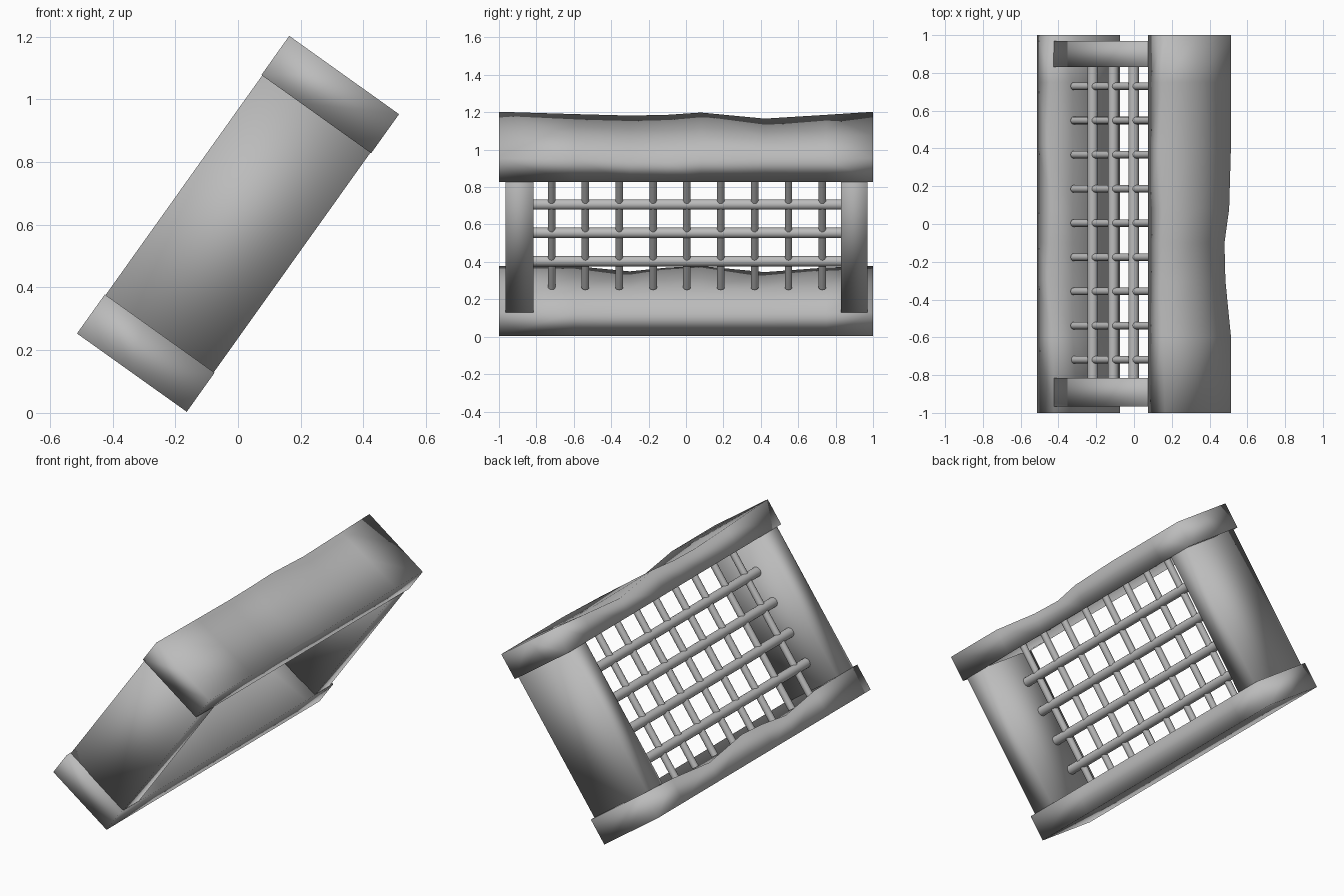
import bpy, bmesh, math
from mathutils import Matrix

cube = bpy.data.objects.get("Cube")
if cube:
    bpy.data.objects.remove(cube, do_unlink=True)

TILT = math.radians(35.5)
FRAME = Matrix.Translation((0, 0, 0.603)) @ Matrix.Rotation(TILT, 4, 'Y')

stone = bpy.data.materials.new("plain_grey")
stone.use_nodes = True
grey = (0.5, 0.5, 0.5, 1)
stone.diffuse_color = grey
stone.node_tree.nodes["Principled BSDF"].inputs["Base Color"].default_value = grey


def finish(name, bm, sharp=None):
    """Turn a bmesh in frame space into a tilted, smooth object."""
    bmesh.ops.recalc_face_normals(bm, faces=bm.faces)
    mesh = bpy.data.meshes.new(name)
    bm.to_mesh(mesh)
    bm.free()
    obj = bpy.data.objects.new(name, mesh)
    bpy.context.collection.objects.link(obj)
    mesh.materials.append(stone)
    obj.matrix_world = FRAME
    bpy.ops.object.select_all(action='DESELECT')
    obj.select_set(True)
    bpy.context.view_layer.objects.active = obj
    if sharp:
        bpy.ops.object.shade_smooth_by_angle(angle=sharp)
    else:
        bpy.ops.object.shade_smooth()
    return obj


def loft(name, rings):
    """Skin a row of closed cross-sections and cap both ends."""
    bm = bmesh.new()
    loops = [[bm.verts.new(p) for p in ring] for ring in rings]
    for a, b in zip(loops, loops[1:]):
        n = len(a)
        for i in range(n):
            bm.faces.new((a[i], a[(i + 1) % n], b[(i + 1) % n], b[i]))
    bm.faces.new(loops[0])
    bm.faces.new(loops[-1])
    return finish(name, bm)


HALF, INNER, OUTER = 0.215, 0.43, 0.583
STATIONS = [-1, -0.6, -0.3, -0.1, 0.08, 0.42, 0.75, 1]


def beam(name, side, back_outer, front_outer, back_inner):
    """Worn beam: each list gives how far an edge is chipped at each station."""
    rings = []
    for y, bo, fo, bi in zip(STATIONS, back_outer, front_outer, back_inner):
        dish = 0.045 if abs(y) < 0.8 else 0
        profile = [(-HALF, OUTER - bo), (0, OUTER - (bo + fo) / 2),
                   (HALF - fo / 2, OUTER - fo), (HALF, INNER),
                   (-0.06, INNER + dish), (-HALF, INNER + bi)]
        rings.append([(a, y, side * h) for a, h in profile])
    return loft(name, rings)


none = [0] * len(STATIONS)
beam("lintel", 1, [0, .015, .025, .02, .005, .045, .02, 0],
     [0, 0, .03, .035, .01, 0, 0, 0], none)
beam("sill", -1, none, none, [0, 0, .035, .01, 0, .04, .01, 0])

# Side posts
for name, y0, y1 in (("front_post", -0.965, -0.815), ("back_post", 0.83, 0.97)):
    loft(name, [[(-0.212, y0, h), (0.212, y0, h), (0.212, y1, h), (-0.212, y1, h)]
                for h in (-0.435, 0.435)])


def rod(name, radius, length, axis, centre):
    bm = bmesh.new()
    bmesh.ops.create_cone(bm, cap_ends=True, segments=16, radius1=radius,
                          radius2=radius, depth=length)
    turn = Matrix.Rotation(math.pi / 2, 4, 'X') if axis == 'Y' else Matrix()
    bm.transform(Matrix.Translation(centre) @ turn)
    finish(name, bm, math.radians(40))


# Grille of thick long bars and thin cross rods
for i in range(4):
    rod(f"long_bar_{i + 1}", 0.028, 1.68, 'Y', (-0.062, 0, -0.289 + i * 0.186))
for i in range(9):
    rod(f"cross_rod_{i + 1}", 0.02, 0.926, 'Z', (-0.062, (i - 4) * 0.181 + 0.005, 0))
